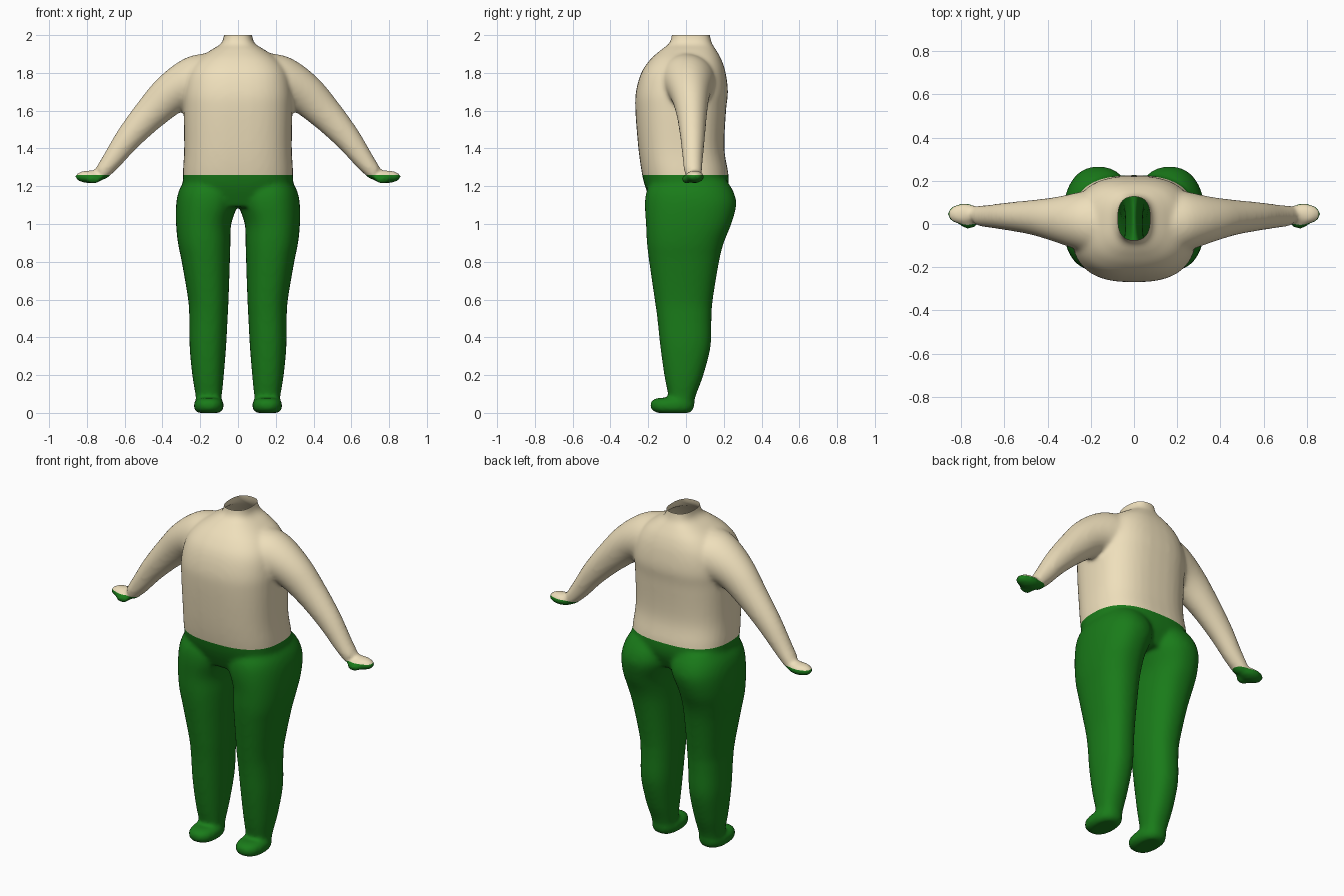
import bpy, bmesh, math
from mathutils import Matrix, Vector

if "Cube" in bpy.data.objects:
    bpy.data.objects.remove(bpy.data.objects["Cube"])

SEG, STEPS = 40, 5
WAIST, NECK = 1.26, 2.0


def spow(v, p):
    return math.copysign(abs(v) ** p, v)


def smooth_rows(rows):
    """Catmull-Rom interpolation of the section parameters."""
    out = []
    for i in range(len(rows) - 1):
        a, b, c, d = (rows[max(i - 1, 0)], rows[i], rows[i + 1], rows[min(i + 2, len(rows) - 1)])
        for k in range(STEPS):
            t = k / STEPS
            out.append([0.5 * (2 * q + (r - p) * t + (2 * p - 5 * q + 4 * r - s) * t * t
                               + (3 * q - p - 3 * r + s) * t ** 3)
                        for p, q, r, s in zip(a, b, c, d)])
    return out + [list(rows[-1])]


def loft(bm, rows, side=1, power=2.0):
    """Closed tube; each row is centre x, y, z, half width, half depth, tilt in degrees."""
    rings = []
    for x, y, z, ru, rv, tilt in smooth_rows(rows):
        a = math.radians(tilt)
        ring = []
        for k in range(SEG):
            t = math.tau * k / SEG
            u = ru * spow(math.cos(t), 2 / power)
            v = rv * spow(math.sin(t), 2 / power)
            ring.append(bm.verts.new((side * (x + u * math.cos(a)), y + v, z + u * math.sin(a))))
        rings.append(ring)
    for r0, r1 in zip(rings, rings[1:]):
        for k in range(SEG):
            j = (k + 1) % SEG
            bm.faces.new((r0[k], r0[j], r1[j], r1[k]))
    bm.faces.new(rings[0])
    bm.faces.new(rings[-1])


def blob(bm, centre, size):
    m = Matrix.Translation(centre) @ Matrix.Diagonal((*size, 1))
    bmesh.ops.create_uvsphere(bm, u_segments=24, v_segments=16, radius=1, matrix=m)


def upright(rows):
    """Rows given as z, inner x, outer x, front y, back y."""
    return [((a + b) / 2, (f + k) / 2, z, (b - a) / 2, (k - f) / 2, 0) for z, a, b, f, k in rows]


# torso: z, half width, front, back
torso = [(1.09, .24, -.17, .18), (1.18, .285, -.21, .22), (1.26, .292, -.232, .225),
         (1.4, .285, -.252, .203), (1.6, .288, -.268, .212), (1.7, .287, -.265, .222),
         (1.8, .265, -.237, .21), (1.87, .215, -.19, .188), (1.92, .145, -.135, .16),
         (1.955, .09, -.09, .138), (2.0, .074, -.075, .127), (2.05, .074, -.075, .127)]
# legs: z, inner, outer, front, back
leg = [(1.23, .02, .285, -.18, .215), (1.17, .0, .315, -.21, .252), (1.1, .003, .328, -.218, .266),
       (1.0, .036, .328, -.212, .24), (.9, .04, .318, -.207, .2), (.8, .043, .298, -.195, .175),
       (.6, .05, .264, -.166, .142), (.5, .055, .258, -.152, .135), (.35, .063, .256, -.136, .13),
       (.2, .075, .242, -.115, .092), (.1, .085, .226, -.095, .055), (.03, .095, .215, -.08, .035)]
# arms: centre x, y, z, half height, half depth, tilt
arm = [(.1, .0, 1.76, .15, .16, 75), (.21, .01, 1.745, .15, .145, 65), (.345, .02, 1.69, .113, .107, 45),
       (.46, .03, 1.588, .09, .082, 44), (.58, .035, 1.455, .07, .065, 42),
       (.67, .036, 1.335, .053, .053, 42), (.725, .038, 1.268, .041, .047, 50)]

bm = bmesh.new()
loft(bm, upright([(z, -w, w, f, k) for z, w, f, k in torso]), power=2.6)
for s in (1, -1):
    loft(bm, upright(leg), s, 2.3)
    loft(bm, arm, s)
    # palm and thumb
    blob(bm, (s * .785, .046, 1.25), (.08, .05, .034))
    blob(bm, (s * .765, .002, 1.237), (.042, .026, .024))
    # foot: flattened rounded slab from heel to toe
    loft(bm, upright([(.0, .1, .21, -.15, .02), (.014, .082, .228, -.18, .036),
                      (.042, .075, .234, -.19, .045), (.066, .083, .226, -.18, .045),
                      (.08, .105, .204, -.15, .04)]), s, 2.4)
bmesh.ops.recalc_face_normals(bm, faces=bm.faces)

# fuse everything into one smooth skin
mesh = bpy.data.meshes.new("body_source")
bm.to_mesh(mesh)
bm.free()
source = bpy.data.objects.new("body_source", mesh)
bpy.context.collection.objects.link(source)
rem = source.modifiers.new("fuse", 'REMESH')
rem.mode, rem.voxel_size = 'VOXEL', .0115
sm = source.modifiers.new("soften", 'SMOOTH')
sm.factor, sm.iterations = .5, 10
fused = bpy.data.meshes.new_from_object(source.evaluated_get(bpy.context.evaluated_depsgraph_get()))
bpy.data.objects.remove(source)


def slice_part(name, colour, low=None, high=None):
    """Open-ended horizontal slice of the fused skin."""
    b = bmesh.new()
    b.from_mesh(fused)
    for z, lower in ((low, True), (high, False)):
        if z is not None:
            bmesh.ops.bisect_plane(b, geom=b.verts[:] + b.edges[:] + b.faces[:],
                                   plane_co=Vector((0, 0, z)), plane_no=Vector((0, 0, 1)),
                                   clear_inner=lower, clear_outer=not lower)
    for f in b.faces:
        f.smooth = True
    me = bpy.data.meshes.new(name)
    b.to_mesh(me)
    b.free()
    mat = bpy.data.materials.new(name + "_colour")
    mat.diffuse_color = colour
    mat.use_nodes = True
    mat.node_tree.nodes["Principled BSDF"].inputs["Base Color"].default_value = mat.diffuse_color
    me.materials.clear()
    me.materials.append(mat)
    ob = bpy.data.objects.new(name, me)
    bpy.context.collection.objects.link(ob)


slice_part("upper_body", (.86, .74, .5, 1), low=WAIST, high=NECK)
slice_part("trousers", (.01, .2, .01, 1), high=WAIST)
